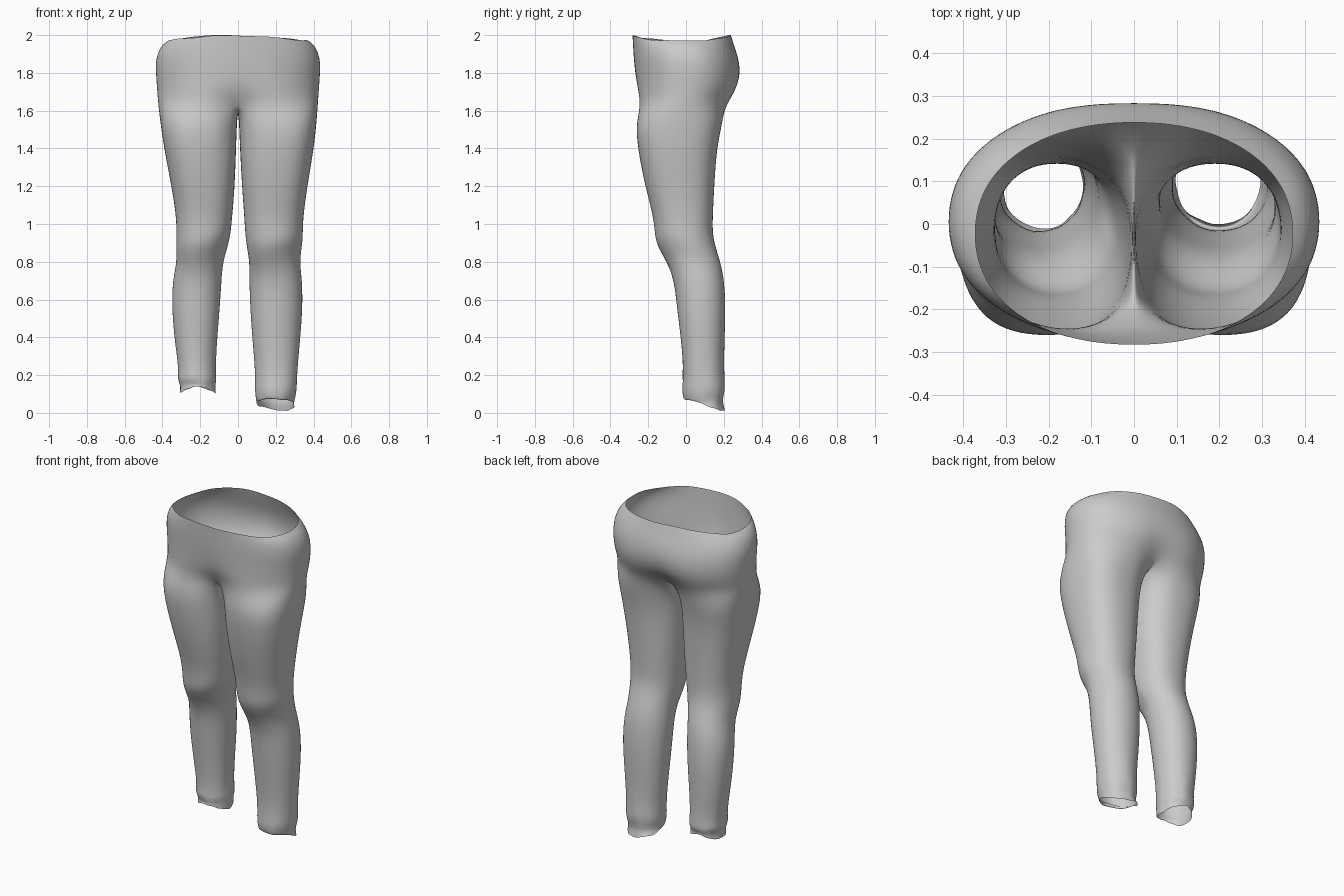
import bpy, bmesh, random
from math import sin, cos, pi, exp, radians, copysign

if "Cube" in bpy.data.objects:
    bpy.data.objects.remove(bpy.data.objects["Cube"])

random.seed(4)
M, K = 14, 7          # outer half-ring segments, inner (crotch) points


def sup(v, n):
    return copysign(abs(v) ** (2 / n), v)


# hip rows: z, half width, front y, back y, front pinch, back pinch
HIPS = [
    (1.985, .375, -.285, .240, 0, 0),
    (1.94, .415, -.282, .258, 0, 0),
    (1.87, .440, -.278, .282, 0, 0),
    (1.79, .437, -.274, .294, .02, .02),
    (1.71, .431, -.272, .282, .08, .08),
    (1.64, .426, -.270, .245, .25, .22),
]
# leg rows: z, front y, back y, left inner/outer x, right inner/outer x
LEGS = [
    (1.54, -.268, .195, .008, .412, .008, .417),
    (1.40, -.257, .163, .012, .392, .012, .402),
    (1.20, -.217, .150, .018, .352, .022, .367),
    (1.05, -.175, .142, .030, .328, .033, .346),
    (.96, -.165, .140, .038, .325, .038, .343),
    (.89, -.157, .152, .050, .328, .046, .341),
    (.80, -.100, .182, .080, .323, .062, .325),
    (.70, -.062, .203, .088, .347, .060, .340),
    (.55, -.047, .210, .097, .350, .065, .342),
    (.38, -.025, .203, .112, .335, .077, .328),
    (.23, -.012, .198, .120, .313, .094, .312),
    (.18, -.022, .208, .113, .322, .088, .314),
    (.15, -.008, .190, .122, .306, .100, .296),
]

bm = bmesh.new()


def hip_ring(row, first):
    z, w, y0, y1, pf, pb = row
    out = []
    for i in range(2 * M):
        a = -pi / 2 + i * pi / M
        x = w * sup(cos(a), 2.15)
        y = (y0 + y1) / 2 + (y1 - y0) / 2 * sup(sin(a), 2.2)
        y *= 1 - (pf if y < 0 else pb) * exp(-(x / .1) ** 2)
        # uneven waist edge: high at front and back, low at the sides
        dz = (.015 * sin(a) ** 2 - .018 * cos(a) ** 2 + random.uniform(-.006, .006)) if first else 0
        out.append(bm.verts.new((x, y, z + dz)))
    return out


def bridge(a, b):
    n = len(a)
    for i in range(n):
        bm.faces.new((a[i], a[(i + 1) % n], b[(i + 1) % n], b[i]))


# waist and seat
prev = None
for k, row in enumerate(HIPS):
    ring = hip_ring(row, k == 0)
    if prev:
        bridge(prev, ring)
    prev = ring

# crotch saddle between front and back centre
front, back = prev[0], prev[M]
crotch = []
for k in range(1, K + 1):
    t = k / (K + 1)
    p = back.co.lerp(front.co, t)
    crotch.append(bm.verts.new((0, p.y, p.z - .05 * sin(pi * t))))


def leg(side):
    if side > 0:
        ring = prev[:M + 1] + crotch
    else:
        ring = [prev[-j % (2 * M)] for j in range(M + 1)] + crotch
    for k, (z, y0, y1, li, lo, ri, ro) in enumerate(LEGS + [LEGS[-1]]):
        xi, xo = (ri, ro) if side > 0 else (li, lo)
        spread = radians(max(115, 148 - 12 * k))
        n = max(2.1, 2.6 - .1 * k)
        hem = k == len(LEGS)
        new = []
        for j in range(M + 1 + K):
            if j <= M:
                a = (j - M / 2) / (M / 2) * spread
            else:
                a = spread + (j - M) / (K + 1) * 2 * (pi - spread)
            cx, cy = sup(cos(a), n), sup(sin(a), n)
            grow = 1.012
            zz = z
            if k >= 10:                      # crumpled cuffs
                grow += random.uniform(-.035, .035)
                zz += random.uniform(-.008, .008)
            if hem:                          # ragged hems, right one lower
                if side > 0:
                    zz = .05 - .038 * cy - .012 * cx + random.uniform(-.008, .008)
                    grow += .03
                else:
                    zz = .14 - .038 * cx * cx + random.uniform(-.006, .006)
                    grow += .02
            elif side > 0 and k >= 10:
                zz -= .03 * (k - 9)
            x = (xi + xo) / 2 + (xo - xi) / 2 * cx * grow
            y = (y0 + y1) / 2 + (y1 - y0) / 2 * cy * grow
            # crease folds around the knee
            if .75 < z < 1.0 and sin(a) < 0:
                zz += .025 * cx * side
            if hem and side > 0:
                y += .012
            new.append(bm.verts.new((side * x, y, zz)))
        bridge(ring, new)
        ring = new


for s in (-1, 1):
    leg(s)

bmesh.ops.recalc_face_normals(bm, faces=bm.faces)
me = bpy.data.meshes.new("trousers")
bm.to_mesh(me)
bm.free()
ob = bpy.data.objects.new("trousers", me)
bpy.context.collection.objects.link(ob)
for p in me.polygons:
    p.use_smooth = True
sub = ob.modifiers.new("smooth", 'SUBSURF')
sub.levels = sub.render_levels = 2
